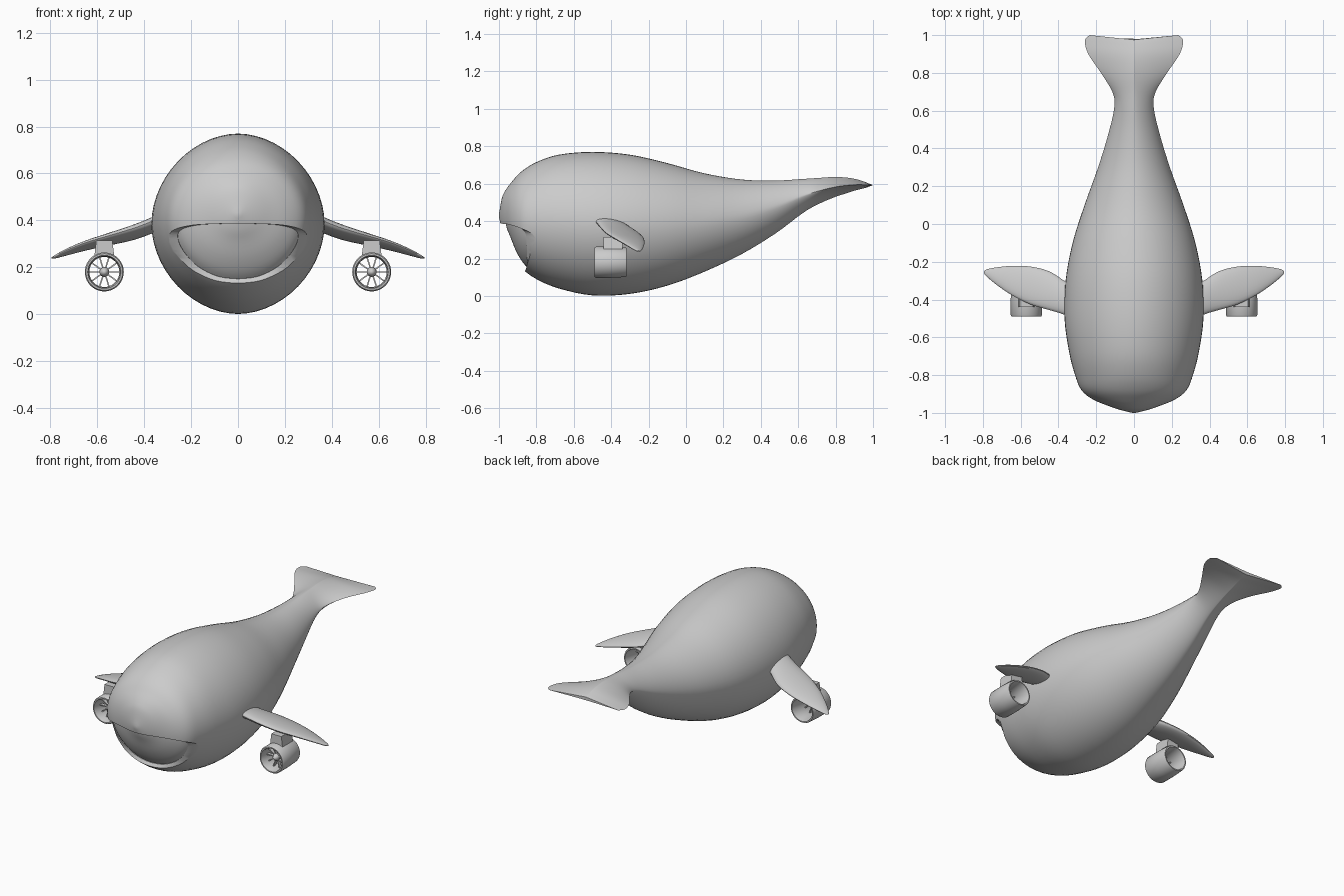
import bpy, bmesh, math
from mathutils import Vector, Matrix
from mathutils.bvhtree import BVHTree

if "Cube" in bpy.data.objects:
    bpy.data.objects.remove(bpy.data.objects["Cube"])


def resample(pts, k):
    """Smooth Catmull-Rom interpolation through rows of values."""
    out = []
    for i in range(len(pts) - 1):
        a, b, c, d = (pts[max(i - 1, 0)], pts[i], pts[i + 1], pts[min(i + 2, len(pts) - 1)])
        for s in range(k):
            t = s / k
            out.append([0.5 * (2 * q + (r - p) * t + (2 * p - 5 * q + 4 * r - u) * t * t
                               + (3 * q - p - 3 * r + u) * t ** 3)
                        for p, q, r, u in zip(a, b, c, d)])
    out.append(list(pts[-1]))
    return out


def loft(rings, loop=False):
    """Skin closed rings; cap the ends, or join last to first."""
    bm = bmesh.new()
    vs = [[bm.verts.new(p) for p in r] for r in rings]
    n = len(rings[0])
    for i in range(len(vs) if loop else len(vs) - 1):
        a, b = vs[i], vs[(i + 1) % len(vs)]
        for j in range(n):
            k = (j + 1) % n
            bm.faces.new((a[j], a[k], b[k], b[j]))
    if not loop:
        bm.faces.new(vs[0])
        bm.faces.new(vs[-1])
    bmesh.ops.recalc_face_normals(bm, faces=bm.faces)
    return bm


def make(name, bm):
    me = bpy.data.meshes.new(name)
    bm.to_mesh(me)
    ob = bpy.data.objects.new(name, me)
    bpy.context.collection.objects.link(ob)
    return ob


def activate(ob):
    bpy.ops.object.select_all(action='DESELECT')
    ob.select_set(True)
    bpy.context.view_layer.objects.active = ob


def apply(ob, kind, **props):
    m = ob.modifiers.new(kind.title(), kind)
    for k, v in props.items():
        setattr(m, k, v)
    activate(ob)
    bpy.ops.object.modifier_apply(modifier=m.name)


def smooth(ob, deg=35):
    activate(ob)
    bpy.ops.object.shade_smooth_by_angle(angle=math.radians(deg))


# Body stations: y, top z, bottom z, half width, roundness
stations = [
    (-1.0, .435, .42, .008, 2), (-.985, .52, .36, .07, 2), (-.965, .565, .31, .13, 2),
    (-.93, .612, .225, .215, 2), (-.88, .665, .15, .278, 2), (-.8, .715, .09, .312, 1.95),
    (-.68, .755, .04, .343, 1.92), (-.5, .77, .003, .368, 1.9), (-.3, .755, .011, .362, 1.9),
    (-.1, .71, .055, .325, 1.9), (.1, .655, .13, .262, 1.85), (.3, .622, .225, .19, 1.8),
    (.48, .617, .335, .135, 1.7), (.62, .625, .44, .104, 1.5), (.7, .63, .487, .115, 1.25),
    (.8, .636, .53, .175, 1), (.9, .628, .56, .242, .95), (.97, .612, .575, .26, .95),
    (1.0, .602, .583, .235, 1)]


def body_ring(y, top, bot, hw, n, count=56):
    ring = []
    for j in range(count):
        a = 2 * math.pi * j / count
        c, s = math.cos(a), math.sin(a)
        u = math.copysign(abs(c) ** (2 / n), c)
        w = math.copysign(abs(s) ** (2 / n), s)
        notch = .025 * (1 - abs(u)) * max(0, (y - .85) / .15)
        ring.append(Vector((hw * u, y - notch, (top + bot) / 2 + (top - bot) / 2 * w)))
    return ring


rings = [body_ring(*r) for r in resample(stations, 4)]
bm = loft(rings)
tree = BVHTree.FromBMesh(bm)
body = make("whale_body", bm)

# Mouth window recess: cutter follows the skin, its floor is a shrunken body
half = resample([(0, .13), (.1, .142), (.2, .19), (.268, .26), (.296, .325),
                 (.275, .36), (.2, .379), (.1, .385), (0, .387)], 4)
outline = half + [[-x, z] for x, z in half[-2:0:-1]]


def skin_y(x, z):
    hit = tree.ray_cast(Vector((x, -2, z)), Vector((0, 1, 0)))[0]
    return hit.y if hit else -.8


def inset(sx, sz):
    return [(x * sx, .385 + (z - .385) * sz) for x, z in outline]


inner = inset(.87, .92)
cutter = make("mouth_cutter", loft([
    [(x, -1.2, z) for x, z in outline],
    [(x, skin_y(x, z) - .004, z) for x, z in outline],
    [(x, skin_y(x, z) + .03, z) for x, z in inner],
    [(x, -.55, z) for x, z in inset(.75, .8)]]))
pivot = Vector((0, -.4, .385))
core = make("mouth_core", loft([[pivot + (p - pivot) * .953 for p in r] for r in rings[:44]]))
apply(cutter, 'BOOLEAN', object=core, operation='DIFFERENCE', solver='EXACT')
apply(body, 'BOOLEAN', object=cutter, operation='DIFFERENCE', solver='EXACT')
bpy.data.objects.remove(core)
bpy.data.objects.remove(cutter)
smooth(body, 32)

# Fins: x, leading y, trailing y, leading z, trailing z, thickness
fin_rows = [(.3, -.52, -.34, .43, .39, .06), (.37, -.48, -.3, .395, .36, .06),
            (.45, -.455, -.25, .365, .33, .055), (.55, -.425, -.225, .335, .305, .045),
            (.65, -.375, -.222, .305, .28, .035), (.73, -.32, -.23, .273, .257, .025),
            (.78, -.278, -.24, .248, .242, .014), (.795, -.26, -.25, .24, .24, .005)]
fin_rings = []
for x, y0, y1, z0, z1, t in resample(fin_rows, 3):
    ring = []
    for j in range(24):
        a = 2 * math.pi * j / 24
        f = .5 + .5 * math.cos(a)
        ring.append((x, y0 + (y1 - y0) * f, z0 + (z1 - z0) * f + t / 2 * math.sin(a)))
    fin_rings.append(ring)
fins = make("fins", loft(fin_rings))

# Engine ducts: hollow lathed rings under the fins
CX, CZ = .57, .18
profile = [(.067, -.484), (.071, -.49), (.078, -.49), (.083, -.482), (.083, -.4),
           (.079, -.325), (.076, -.318), (.069, -.318), (.066, -.325), (.064, -.4)]
ducts = make("engine_ducts", loft([
    [(CX + r * math.cos(a), y, CZ + r * math.sin(a)) for r, y in profile]
    for a in (2 * math.pi * i / 40 for i in range(40))], loop=True))

# Fans: hub with ten thin blades
bm = bmesh.new()
bmesh.ops.create_uvsphere(bm, u_segments=20, v_segments=12, radius=1,
                          matrix=Matrix.Translation((CX, -.43, CZ)) @ Matrix.Diagonal((.021, .035, .021, 1)))
for i in range(10):
    bmesh.ops.create_cube(bm, size=1, matrix=Matrix.Translation((CX, -.43, CZ))
                          @ Matrix.Rotation(2 * math.pi * i / 10, 4, 'Y')
                          @ Matrix.Translation((.042, 0, 0)) @ Matrix.Diagonal((.052, .02, .006, 1)))
fans = make("engine_fans", bm)

# Pylons joining ducts and fins
pylons = make("engine_pylons", loft([
    [(CX + sx * w, CY, z) for sx, CY in ((-1, -.44), (1, -.44), (1, -.34), (-1, -.34))]
    for w, z in ((.042, .252), (.034, .315))]))

for ob in (fins, ducts, fans, pylons):
    apply(ob, 'MIRROR', use_axis=(True, False, False), use_mirror_merge=False)
    smooth(ob)
